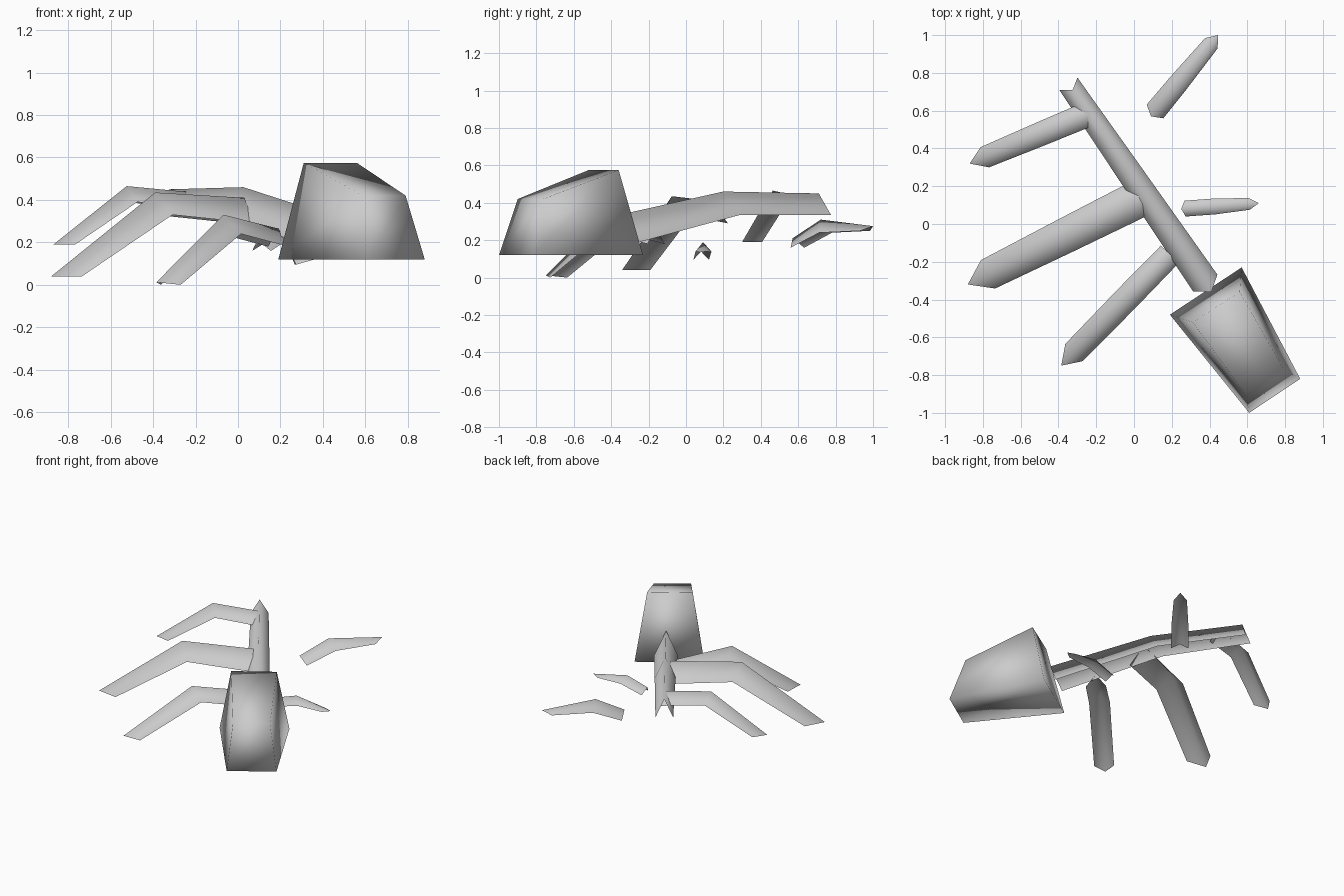
import bpy
from mathutils import Vector

cube = bpy.data.objects.get("Cube")
if cube:
    bpy.data.objects.remove(cube, do_unlink=True)

bone = bpy.data.materials.new("bone_grey")
bone.use_nodes = True
bone.diffuse_color = (0.6, 0.6, 0.6, 1)
bone.node_tree.nodes["Principled BSDF"].inputs["Base Color"].default_value = (0.6, 0.6, 0.6, 1)


def add_part(name, verts, faces):
    mesh = bpy.data.meshes.new(name)
    mesh.from_pydata(verts, [], faces)
    mesh.materials.append(bone)
    mesh.polygons.foreach_set("use_smooth", [True] * len(mesh.polygons))
    mesh.update()
    obj = bpy.data.objects.new(name, mesh)
    bpy.context.collection.objects.link(obj)
    return obj


def add_channel(name, start, end, ridge, eaves, widths):
    """Bent open channel; ridge and eaves are (fraction along, height)."""
    start, end = Vector(start), Vector(end)
    along = end - start
    side = Vector((-along.y, along.x)).normalized()
    verts = []
    for (rt, rz), (et, ez), half in zip(ridge, eaves, widths):
        top = start + along * rt
        low = start + along * et
        verts += [(*(low + side * half), ez), (*top, rz), (*(low - side * half), ez)]
    faces = []
    for ring in range(len(ridge) - 1):
        for k in range(2):
            a = ring * 3 + k
            faces.append((a, a + 1, a + 4, a + 3))
    return add_part(name, verts, [f[::-1] for f in faces])


# Spine
add_channel("spine", (-.325, .71), (.41, -.36),
            [(0, .45), (.477, .46), (1, .335)],
            [(-.03, .335), (.43, .335), (.955, .185)], (.058, .068, .078))

# Ribs, from outer tip to spine
add_channel("rear_long_rib", (-.87, .32), (-.23, .587),
            [(0, .19), (.54, .465), (1, .437)],
            [(.125, .19), (.58, .39), (1, .36)], (.058, .064, .067))
add_channel("middle_long_rib", (-.88, -.32), (.03, .135),
            [(0, .04), (.538, .435), (1, .41)],
            [(.118, .04), (.582, .33), (1, .29)], (.084, .094, .1))
add_channel("front_long_rib", (-.385, -.75), (.19, -.16),
            [(0, .012), (.55, .33), (1, .265)],
            [(.118, 0), (.61, .24), (1, .18)], (.065, .068, .066))
add_channel("front_short_rib", (.66, .11), (.25, .08),
            [(0, .14), (.63, .19), (1, .14)],
            [(.12, .135), (.56, .14), (.95, .095)], (.031, .042, .042))
add_channel("rear_short_rib", (.445, 1.0), (.09, .57),
            [(0, .275), (.65, .31), (1, .21)],
            [(.1, .25), (.59, .24), (.94, .16)], (.043, .054, .057))

# Skull: tapered box with a sloping top
base = [(.19, -.48), (.61, -1.0), (.88, -.82), (.57, -.23)]
crown = [(.31, -.52, .575), (.59, -.9, .42), (.79, -.765, .42), (.56, -.36, .575)]
sides = [(i, (i + 1) % 4, (i + 1) % 4 + 4, i + 4) for i in range(4)]
add_part("skull", [(x, y, .12) for x, y in base] + crown,
         sides + [(4, 5, 6, 7), (3, 2, 1, 0)])
